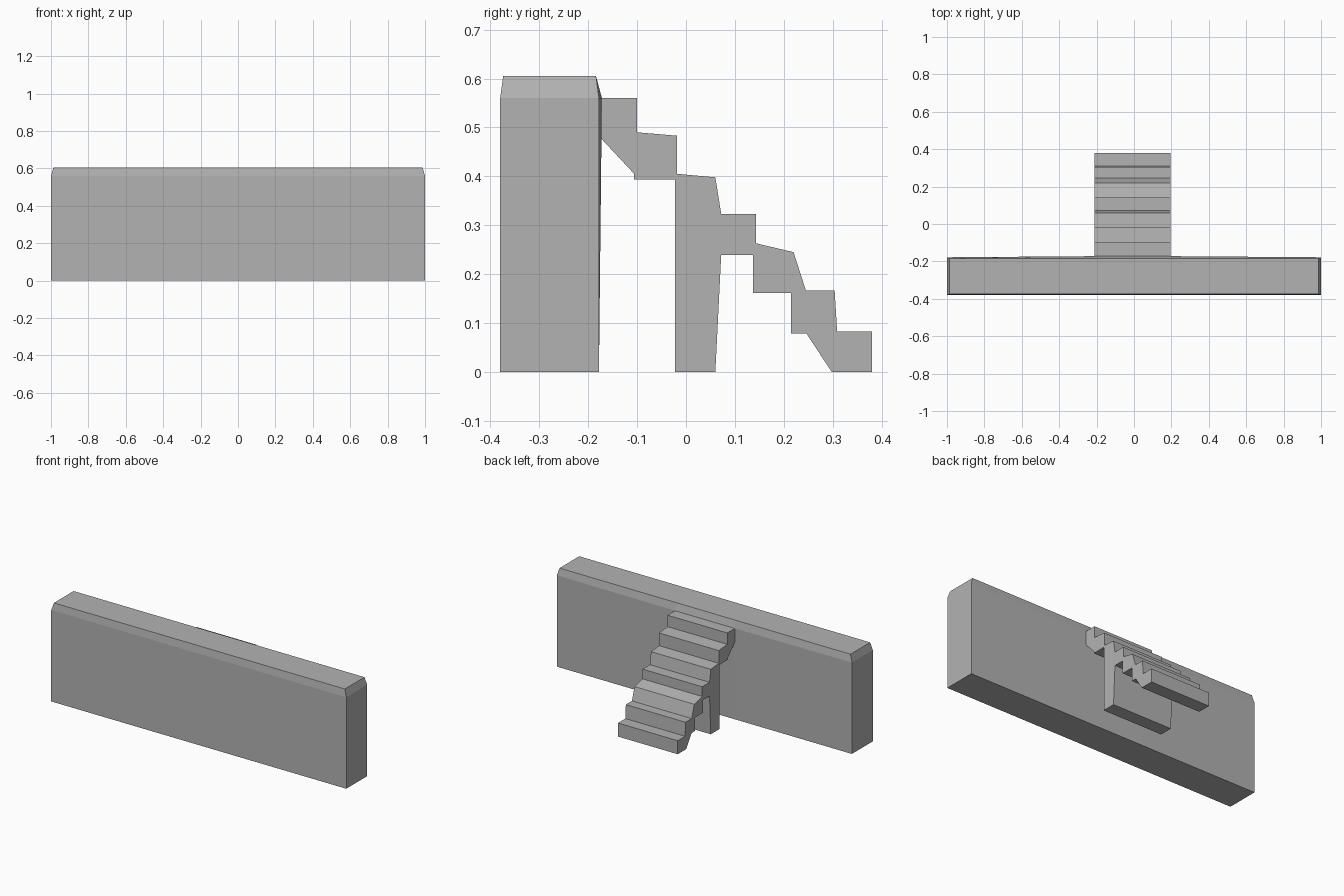
import bpy
import bmesh

cube = bpy.data.objects.get("Cube")
if cube:
    bpy.data.objects.remove(cube, do_unlink=True)

GREY = (0.45, 0.45, 0.45, 1.0)
stone = bpy.data.materials.new("plain grey stone")
stone.use_nodes = True
stone.diffuse_color = GREY
stone.node_tree.nodes["Principled BSDF"].inputs["Base Color"].default_value = GREY


def finish(bm, name):
    """Turn the bmesh into a flat shaded object."""
    bmesh.ops.recalc_face_normals(bm, faces=bm.faces)
    mesh = bpy.data.meshes.new(name)
    bm.to_mesh(mesh)
    bm.free()
    mesh.materials.append(stone)
    obj = bpy.data.objects.new(name, mesh)
    bpy.context.collection.objects.link(obj)
    return obj


STAIR_LEFT, STAIR_RIGHT = 0.195, -0.21

# Wall: lofted along x, chamfered at the top, its back swelling towards the stairs
FRONT, BACK, SHOULDER, TOP = -0.38, -0.178, 0.56, 0.605


def wall_section(bm, x, swell, inset):
    profile = [(x, FRONT, 0), (x, FRONT, SHOULDER),
               (x - inset, FRONT + 0.006, TOP), (x - inset, BACK - 0.006, TOP),
               (x, BACK + swell, SHOULDER), (x, BACK, 0)]
    return [bm.verts.new(p) for p in profile]


bm = bmesh.new()
sections = [wall_section(bm, -1, 0, -0.014),
            wall_section(bm, STAIR_RIGHT, 0.006, 0),
            wall_section(bm, STAIR_LEFT, 0.006, 0),
            wall_section(bm, 1, 0, 0.014)]
for a, b in zip(sections, sections[1:]):
    for i in range(6):
        j = (i + 1) % 6
        bm.faces.new((a[i], a[j], b[j], b[i]))
for end in (sections[0], sections[-1]):
    bm.faces.new((end[0], end[1], end[4], end[5]))
    bm.faces.new(end[1:5])
finish(bm, "wall")

# Staircase: side profile with treads, support leg and stepped underside
treads = [(-0.176, 0.56), (-0.10, 0.56), (-0.10, 0.49), (-0.018, 0.483),
          (-0.018, 0.405), (0.06, 0.398), (0.072, 0.323), (0.143, 0.323),
          (0.143, 0.263), (0.22, 0.245), (0.245, 0.167), (0.304, 0.167),
          (0.309, 0.083), (0.38, 0.083), (0.38, 0)]
underside = [(0.298, 0), (0.246, 0.079), (0.215, 0.079), (0.215, 0.161),
             (0.137, 0.161), (0.137, 0.239), (0.072, 0.239)]
leg = [(0.06, 0), (-0.022, 0), (-0.022, 0.394)]
landing = [(-0.106, 0.394), (-0.106, 0.405), (-0.176, 0.48)]

bm = bmesh.new()
side = bm.faces.new([bm.verts.new((STAIR_RIGHT, y, z))
                     for y, z in treads + underside + leg + landing])
extruded = bmesh.ops.extrude_face_region(bm, geom=[side], use_keep_orig=True)
moved = [v for v in extruded["geom"] if isinstance(v, bmesh.types.BMVert)]
bmesh.ops.translate(bm, verts=moved, vec=(STAIR_LEFT - STAIR_RIGHT, 0, 0))
finish(bm, "staircase")
